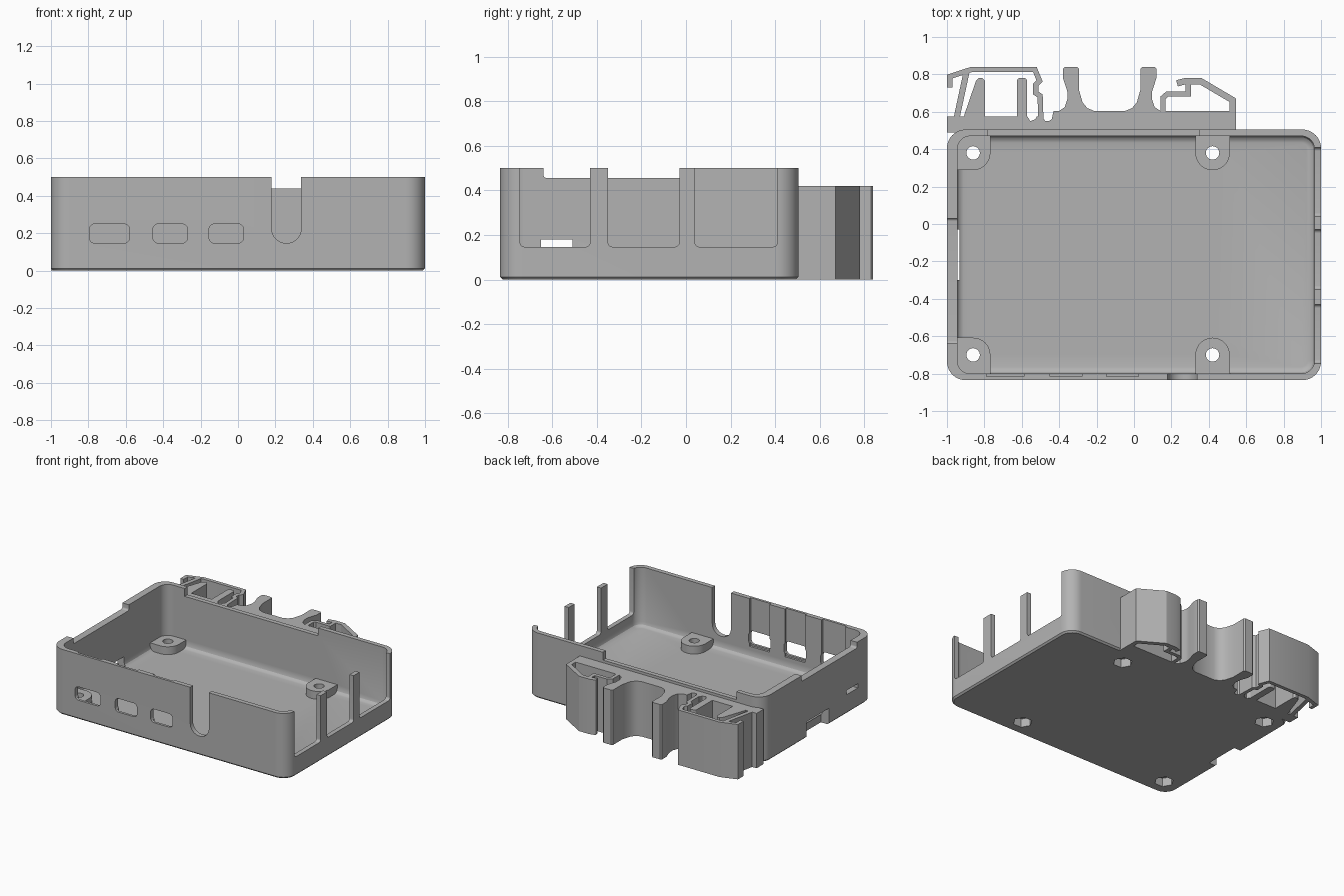
import bpy, bmesh, math
from mathutils import Vector

if "Cube" in bpy.data.objects:
    bpy.data.objects.remove(bpy.data.objects["Cube"])

grey = bpy.data.materials.new("plain grey")
grey.diffuse_color = (0.45, 0.45, 0.45, 1)
grey.use_nodes = True
grey.node_tree.nodes["Principled BSDF"].inputs["Base Color"].default_value = grey.diffuse_color


def loft(name, rings):
    """Solid through equal-length rings of 3D points, capped at both ends."""
    bm = bmesh.new()
    vs = [[bm.verts.new(p) for p in ring] for ring in rings]
    n = len(vs[0])
    for a, b in zip(vs, vs[1:]):
        for i in range(n):
            bm.faces.new((a[i], a[(i + 1) % n], b[(i + 1) % n], b[i]))
    bm.faces.new(vs[0][::-1])
    bm.faces.new(vs[-1])
    bmesh.ops.recalc_face_normals(bm, faces=bm.faces)
    me = bpy.data.meshes.new(name)
    bm.to_mesh(me)
    bm.free()
    ob = bpy.data.objects.new(name, me)
    me.materials.append(grey)
    bpy.context.collection.objects.link(ob)
    return ob


def prism(name, pts, lo, hi, axis="z"):
    """Extrude a 2D outline along an axis."""
    put = {"z": lambda u, v, w: (u, v, w),
           "y": lambda u, v, w: (u, w, v),
           "x": lambda u, v, w: (w, u, v)}[axis]
    return loft(name, [[put(u, v, w) for u, v in pts] for w in (lo, hi)])


def arc(cx, cy, r, a0, a1, n):
    return [(cx + r * math.cos(math.radians(a0 + (a1 - a0) * i / n)),
             cy + r * math.sin(math.radians(a0 + (a1 - a0) * i / n))) for i in range(n + 1)]


def rrect(x0, x1, y0, y1, r, n=6):
    return (arc(x1 - r, y1 - r, r, 0, 90, n) + arc(x0 + r, y1 - r, r, 90, 180, n)
            + arc(x0 + r, y0 + r, r, 180, 270, n) + arc(x1 - r, y0 + r, r, 270, 360, n))


def rect(x0, x1, y0, y1):
    return [(x0, y0), (x1, y0), (x1, y1), (x0, y1)]


def circle(cx, cy, r, n):
    return arc(cx, cy, r, 0, 360 - 360 / n, n - 1)


def ribbon(path, w):
    """Outline of a polyline given an even width with mitred corners."""
    p = [Vector(q) for q in path]
    left, right = [], []
    for i, q in enumerate(p):
        d0 = (q - p[i - 1]).normalized() if i else (p[1] - q).normalized()
        d1 = (p[i + 1] - q).normalized() if i < len(p) - 1 else d0
        n0, n1 = Vector((-d0.y, d0.x)), Vector((-d1.y, d1.x))
        m = (n0 + n1).normalized()
        off = m * (w / 2 / max(m.dot(n0), 0.4))
        left.append(tuple(q + off))
        right.append(tuple(q - off))
    return left + right[::-1]


def combine(target, tool, op):
    mod = target.modifiers.new("bool", "BOOLEAN")
    mod.operation, mod.solver, mod.object = op, "EXACT", tool
    bpy.context.view_layer.objects.active = target
    bpy.ops.object.modifier_apply(modifier=mod.name)
    bpy.data.objects.remove(tool)


def shell(name, x0, x1, y0, y1, r, levels):
    """Rounded box lofted through (z, inset) levels."""
    return loft(name, [[(x, y, z) for x, y in
                        rrect(x0 + i, x1 - i, y0 + i, y1 - i, r - i, 10)] for z, i in levels])


# open tray with a filleted floor
case = shell("enclosure_tray", -1, 1, -0.835, 0.505, 0.1,
             [(0, 0.012), (0.012, 0), (0.5, 0)])
combine(case, shell("cavity", -0.945, 0.965, -0.80, 0.47, 0.07,
                    [(0.05, 0.035), (0.054, 0.02), (0.065, 0.007), (0.085, 0), (0.7, 0)]),
        "DIFFERENCE")

# four screw bosses grown out of the walls
R = 0.092
for cy, wall, s in ((0.38, 0.485, -1), (-0.70, -0.81, 1)):
    corner = [(-0.86 + u, cy + s * v) for u, v in arc(0, 0, R, 0, 90, 10)]
    corner = [(-0.86 + R, wall)] + corner + [(-0.955, cy + s * R), (-0.955, wall)]
    side = [(0.42 + u, cy + s * v) for u, v in arc(0, 0, R, 0, 180, 20)]
    side = [(0.42 + R, wall)] + side + [(0.42 - R, wall)]
    for outline in (corner, side):
        combine(case, prism("boss", outline, 0.03, 0.11), "UNION")

cutters = []
# screw holes with hexagonal nut pockets underneath
for cx in (-0.86, 0.42):
    for cy in (0.38, -0.70):
        cutters.append(prism("hole", circle(cx, cy, 0.036, 24), -0.1, 0.3))
        cutters.append(prism("nut_pocket", circle(cx, cy, 0.068, 6), -0.1, 0.065))
# front ports, each with a shallow slide-in recess on the inside
for x0, x1 in ((-0.795, -0.58), (-0.455, -0.27), (-0.155, 0.03)):
    cutters.append(prism("port", rrect(x0, x1, 0.147, 0.25, 0.03), -0.9, -0.75, "y"))
    cutters.append(prism("recess", rect(x0 + 0.007, x1 - 0.007, 0.135, 0.7),
                         -0.816, -0.77, "y"))
# round-ended slot in the front wall
cutters.append(prism("slot", rrect(0.18, 0.338, 0.147, 0.7, 0.078, 12), -0.9, -0.75, "y"))
# three tall windows in the right wall
for y0, y1 in ((-0.745, -0.43), (-0.35, -0.03), (0.04, 0.41)):
    cutters.append(prism("window", rrect(y0, y1, 0.147, 0.7, 0.02), 0.93, 1.1, "x"))
# left wall: lowered rim, narrow slot and card notch
cutters.append(prism("rim", rrect(-0.64, 0.03, 0.456, 0.7, 0.015), -1.1, -0.9, "x"))
cutters.append(prism("narrow_slot", rect(-0.65, -0.51, 0.147, 0.18), -1.1, -0.9, "x"))
cutters.append(prism("card_notch", rect(-0.30, -0.03, -0.1, 0.125), -1.1, -0.932, "x"))
# lowered rim of the back wall
cutters.append(prism("back_rim", rect(-0.78, 0.35, 0.44, 0.7), 0.44, 0.6, "y"))
for c in cutters:
    combine(case, c, "DIFFERENCE")

# rail clip behind the tray: foot, posts, fingers and spring bands
TOP = 0.42
clip = prism("rail_clip", [
    (-1, 0.49), (0.545, 0.49), (0.545, 0.605), (-0.43, 0.605), (-0.44, 0.56), (-0.455, 0.55),
    (-0.475, 0.55), (-0.48, 0.56), (-0.50, 0.575), (-0.52, 0.575), (-0.527, 0.56),
    (-0.555, 0.55), (-0.57, 0.575), (-1, 0.575)], 0, TOP)
post = [(-0.42, 0.56), (-0.40, 0.605), (-0.37, 0.625), (-0.355, 0.67), (-0.357, 0.71),
        (-0.38, 0.78), (-0.38, 0.83), (-0.37, 0.84), (-0.305, 0.84), (-0.295, 0.83),
        (-0.295, 0.72), (-0.275, 0.65), (-0.25, 0.62), (-0.21, 0.603), (-0.2, 0.56)]
pieces = [
    post,
    [(-0.26 - x, y) for x, y in post],
    # tapered and straight fingers
    [(-0.915, 0.55), (-0.905, 0.59), (-0.845, 0.765), (-0.83, 0.78), (-0.81, 0.78),
     (-0.797, 0.765), (-0.797, 0.55)],
    rrect(-0.625, -0.572, 0.52, 0.78, 0.015),
    # long spring hook and its slanted strut
    ribbon([(-0.985, 0.73), (-0.985, 0.788), (-0.87, 0.826), (-0.53, 0.826), (-0.505, 0.765),
            (-0.525, 0.745), (-0.525, 0.70), (-0.502, 0.685), (-0.497, 0.53)], 0.028),
    ribbon([(-0.895, 0.815), (-0.952, 0.55)], 0.032),
    # small latch on the other end
    ribbon([(0.155, 0.56), (0.155, 0.675), (0.178, 0.695), (0.29, 0.695), (0.29, 0.757)], 0.028),
    ribbon([(0.23, 0.752), (0.275, 0.764), (0.355, 0.764), (0.528, 0.662), (0.528, 0.55)], 0.034),
]
for outline in pieces:
    combine(clip, prism("clip_piece", outline, 0, TOP), "UNION")

# smooth curves, crisp edges
bpy.ops.object.select_all(action="DESELECT")
for ob in (case, clip):
    ob.select_set(True)
bpy.context.view_layer.objects.active = case
bpy.ops.object.shade_smooth_by_angle(angle=math.radians(30))
